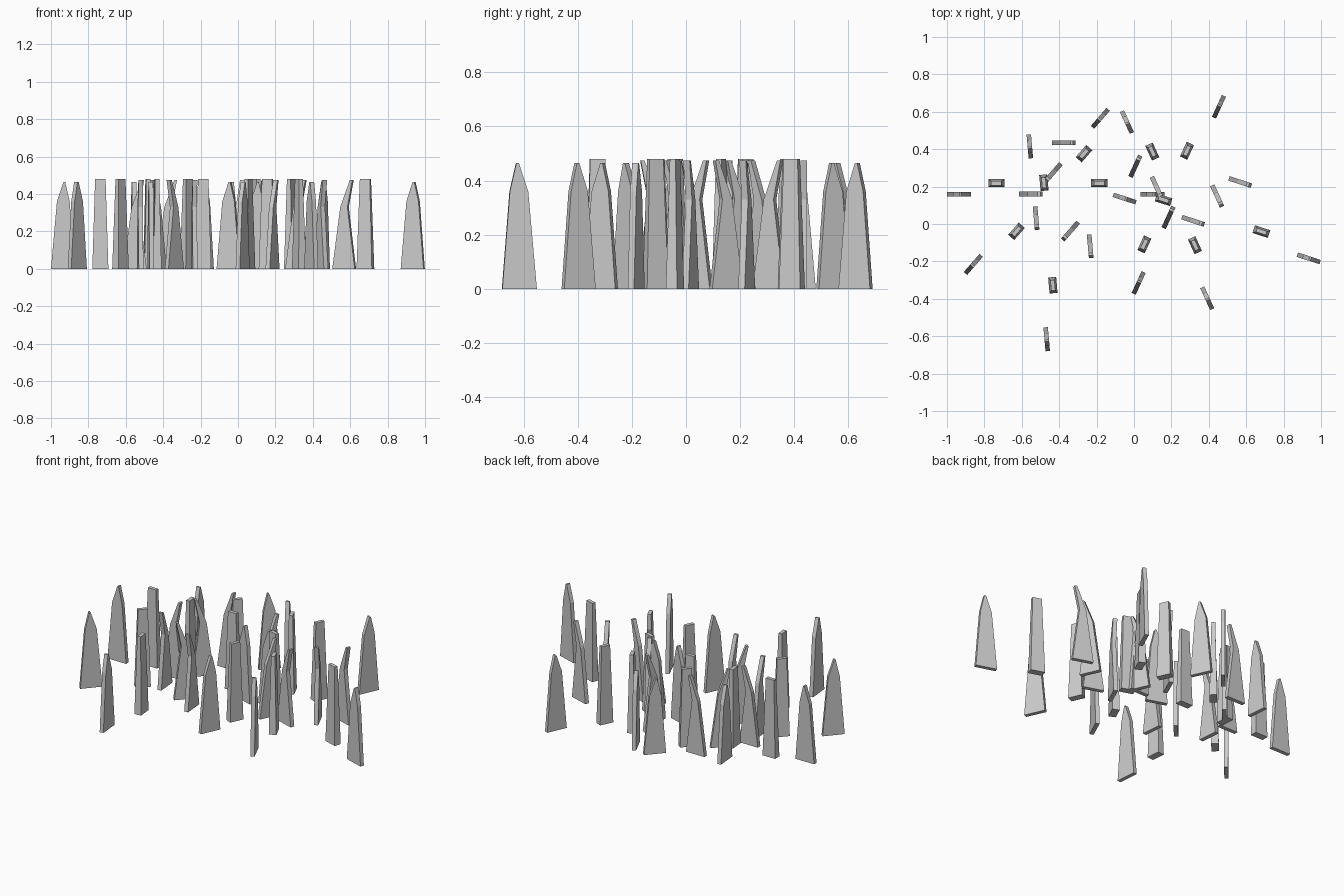
import bpy, bmesh
from math import radians
from mathutils import Matrix

if "Cube" in bpy.data.objects:
    bpy.data.objects.remove(bpy.data.objects["Cube"])


def add_blade(bm, rings, mat):
    """Loft stacked rectangles: (z, x_min, x_max, thickness)."""
    loops = []
    for z, x0, x1, t in rings:
        pts = [(x0, -t / 2, z), (x1, -t / 2, z), (x1, t / 2, z), (x0, t / 2, z)]
        loops.append([bm.verts.new(mat @ Matrix.Translation(p).to_translation()) for p in pts])
    bm.faces.new(loops[0][::-1])
    bm.faces.new(loops[-1])
    for a, b in zip(loops, loops[1:]):
        for i in range(4):
            j = (i + 1) % 4
            bm.faces.new((a[i], a[j], b[j], b[i]))


# Blade profiles: pointed, blunt and bent
POINTED = [(0, -.064, .064, .024), (.36, -.032, .036, .024), (.465, .003, .012, .024)]
BLUNT = [(0, -.043, .043, .043), (.48, -.028, .028, .022)]
BENT = [(0, -.063, .063, .025), (.33, -.018, .022, .025), (.475, .036, .05, .025)]

# One clump: profile and offset from its first blade
CLUMP = [(POINTED, 0, 0), (BLUNT, .2, .058), (BENT, .385, 0),
         (BENT, .56, .275), (BLUNT, .75, .058), (POINTED, 1.035, 0)]

# Clump placements: first blade x, y and rotation
PLACES = [(-.936, .16, 0), (-.18, .565, 229), (-.05, .136, -18),
          (.025, -.315, 65.5), (-.038, .545, -65.5), (-.557, .415, -85)]

for n, (x, y, rot) in enumerate(PLACES):
    bm = bmesh.new()
    base = Matrix.Translation((x, y, 0)) @ Matrix.Rotation(radians(rot), 4, 'Z')
    for rings, dx, dy in CLUMP:
        add_blade(bm, rings, base @ Matrix.Translation((dx, dy, 0)))
    bmesh.ops.recalc_face_normals(bm, faces=bm.faces)
    name = f"grass_clump_{n + 1}"
    me = bpy.data.meshes.new(name)
    bm.to_mesh(me)
    bm.free()
    bpy.context.collection.objects.link(bpy.data.objects.new(name, me))
